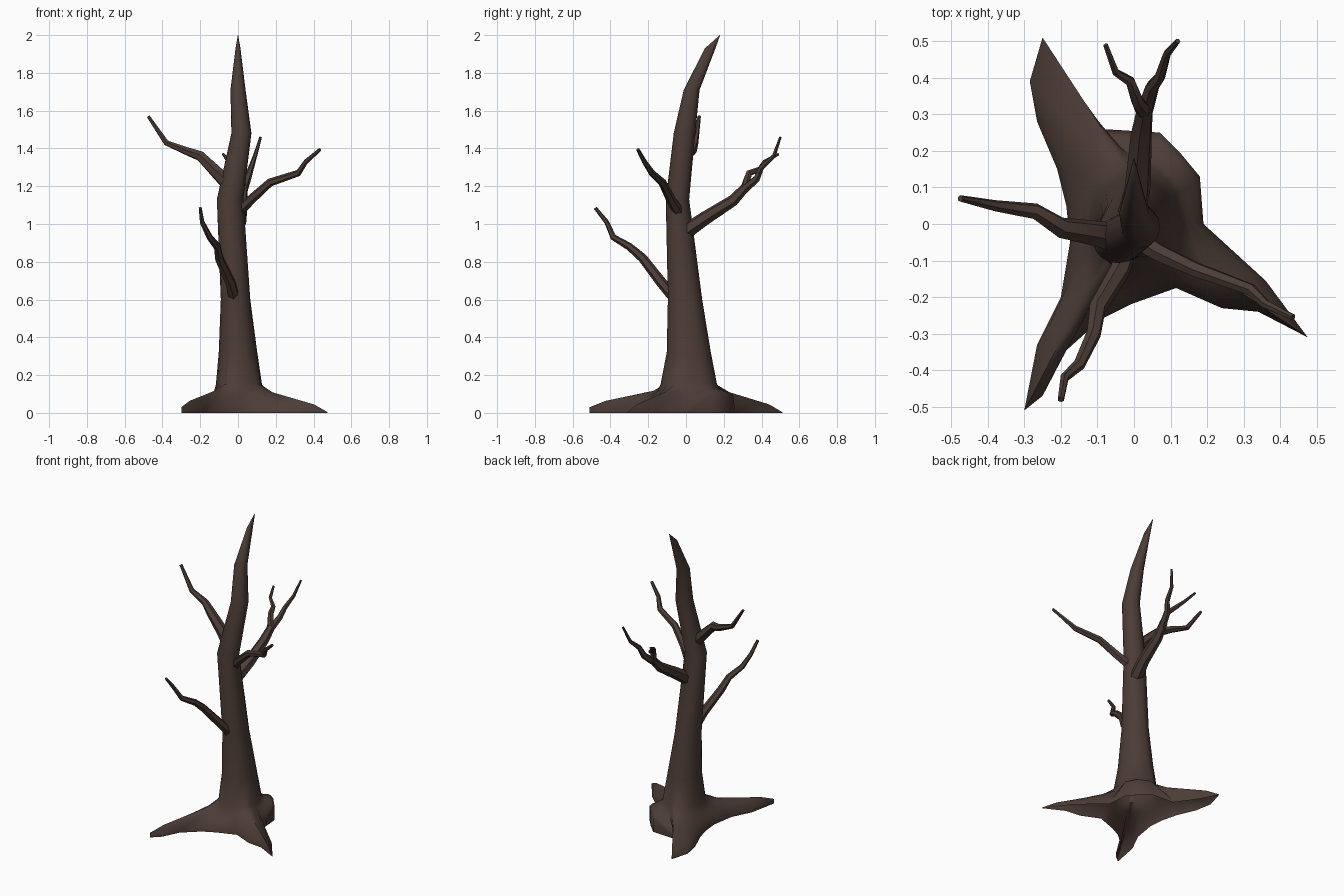
import bpy, bmesh, math
from mathutils import Vector

if "Cube" in bpy.data.objects:
    bpy.data.objects.remove(bpy.data.objects["Cube"])

bark = bpy.data.materials.new("dark_brown_bark")
bark.diffuse_color = (0.072, 0.045, 0.036, 1)
bark.use_nodes = True
bark.node_tree.nodes["Principled BSDF"].inputs["Base Color"].default_value = bark.diffuse_color


def loft(name, rings, angle, cap_start=False):
    """Skin a list of equal-length rings; the last ring is capped."""
    bm = bmesh.new()
    rows = [[bm.verts.new(p) for p in r] for r in rings]
    n = len(rows[0])
    for a, b in zip(rows, rows[1:]):
        for i in range(n):
            j = (i + 1) % n
            bm.faces.new((a[i], a[j], b[j], b[i]))
    bm.faces.new(rows[-1])
    if cap_start:
        bm.faces.new(rows[0][::-1])
    me = bpy.data.meshes.new(name)
    bm.to_mesh(me)
    bm.free()
    me.materials.append(bark)
    ob = bpy.data.objects.new(name, me)
    bpy.context.collection.objects.link(ob)
    bpy.ops.object.select_all(action='DESELECT')
    ob.select_set(True)
    bpy.context.view_layer.objects.active = ob
    bpy.ops.object.shade_smooth_by_angle(angle=math.radians(angle))
    return ob


def branch(name, pts, r0, r1, sides=6):
    """Tapering tube along a crooked path."""
    pts = [Vector(p) for p in pts]
    rings = []
    for k, p in enumerate(pts):
        d = (pts[min(k + 1, len(pts) - 1)] - pts[max(k - 1, 0)]).normalized()
        u = d.cross(Vector((0.3, 0.2, 1))).normalized()
        v = d.cross(u)
        r = r0 + (r1 - r0) * k / (len(pts) - 1)
        rings.append([p + r * (math.cos(a) * u + math.sin(a) * v)
                      for a in (2 * math.pi * i / sides for i in range(sides))])
    return loft(name, rings, 50, True)


# Ground outline of the roots, counter-clockwise
outline = [(.19, 0), (.18, .13), (.13, .19), (.07, .25), (-.095, .26), (-.19, .40),
           (-.25, .51), (-.285, .39), (-.265, .28), (-.21, .15), (-.185, .05),
           (-.175, -.05), (-.20, -.20), (-.265, -.33), (-.30, -.51), (-.25, -.47),
           (-.19, -.35), (-.09, -.26), (-.01, -.22), (.115, -.175), (.24, -.23),
           (.34, -.24), (.475, -.31), (.36, -.155)]
# Height of the root edge where it is not on the ground (stub, front root)
edge_z = {1: .10, 2: .11, 3: .09, 14: .03, 15: .02, 13: .02}
N = len(outline)
angles = [(math.atan2(y, x) % (2 * math.pi) + i * 2 * math.pi / N) / 2
          for i, (x, y) in enumerate(outline)]

# Trunk sections: z, centre x, centre y, radius x, radius y
sections = [(.15, .005, .015, .122, .15), (.32, 0, .015, .102, .117),
            (.60, -.013, -.005, .078, .091), (1.13, -.042, -.045, .070, .062),
            (1.48, .018, -.008, .053, .057), (1.71, 0, .030, .040, .042),
            (1.93, 0, .128, .013, .028), (2.0, 0, .18, .001, .001)]
trunk = [[Vector((cx + rx * math.cos(a), cy + ry * math.sin(a), z)) for a in angles]
         for z, cx, cy, rx, ry in sections]

# Root flare: spokes from the ground outline up to the lowest trunk section
flare = [[Vector((x, y, 0)) for x, y in outline]]
for t, h in ((1, 0), (.8, .28), (.5, .5), (.2, .72)):
    ring = []
    for i, (x, y) in enumerate(outline):
        ze = edge_z.get(i, .004)
        p = trunk[0][i].lerp(Vector((x, y, 0)), t)
        p.z = ze + (.15 - ze) * h
        ring.append(p)
    flare.append(ring)
loft("trunk_and_roots", flare + trunk, 60)

# Branches
branch("left_branch", [(-.04, -.04, 1.20), (-.11, -.025, 1.27), (-.20, -.01, 1.36),
                       (-.27, .035, 1.385), (-.38, .05, 1.43), (-.475, .07, 1.57)], .042, .009)
branch("right_branch", [(-.01, -.03, 1.05), (.07, -.08, 1.13), (.17, -.125, 1.22),
                        (.32, -.18, 1.27), (.36, -.22, 1.33), (.435, -.255, 1.395)], .030, .009)
branch("front_branch", [(-.02, -.06, .61), (-.04, -.13, .69), (-.10, -.23, .82),
                        (-.11, -.30, .88), (-.15, -.385, .93), (-.19, -.42, 1.01),
                        (-.20, -.48, 1.085)], .032, .009)
branch("back_branch", [(-.02, -.03, .94), (.01, .10, 1.03), (.02, .25, 1.125),
                       (.03, .32, 1.20)], .044, .024)
branch("back_fork_right", [(.028, .305, 1.18), (.05, .375, 1.24), (.07, .40, 1.30),
                           (.09, .465, 1.36), (.12, .50, 1.46)], .024, .007)
branch("back_fork_left", [(.028, .305, 1.18), (.01, .335, 1.27), (-.01, .39, 1.29),
                          (-.05, .415, 1.33), (-.078, .49, 1.37)], .022, .007)
